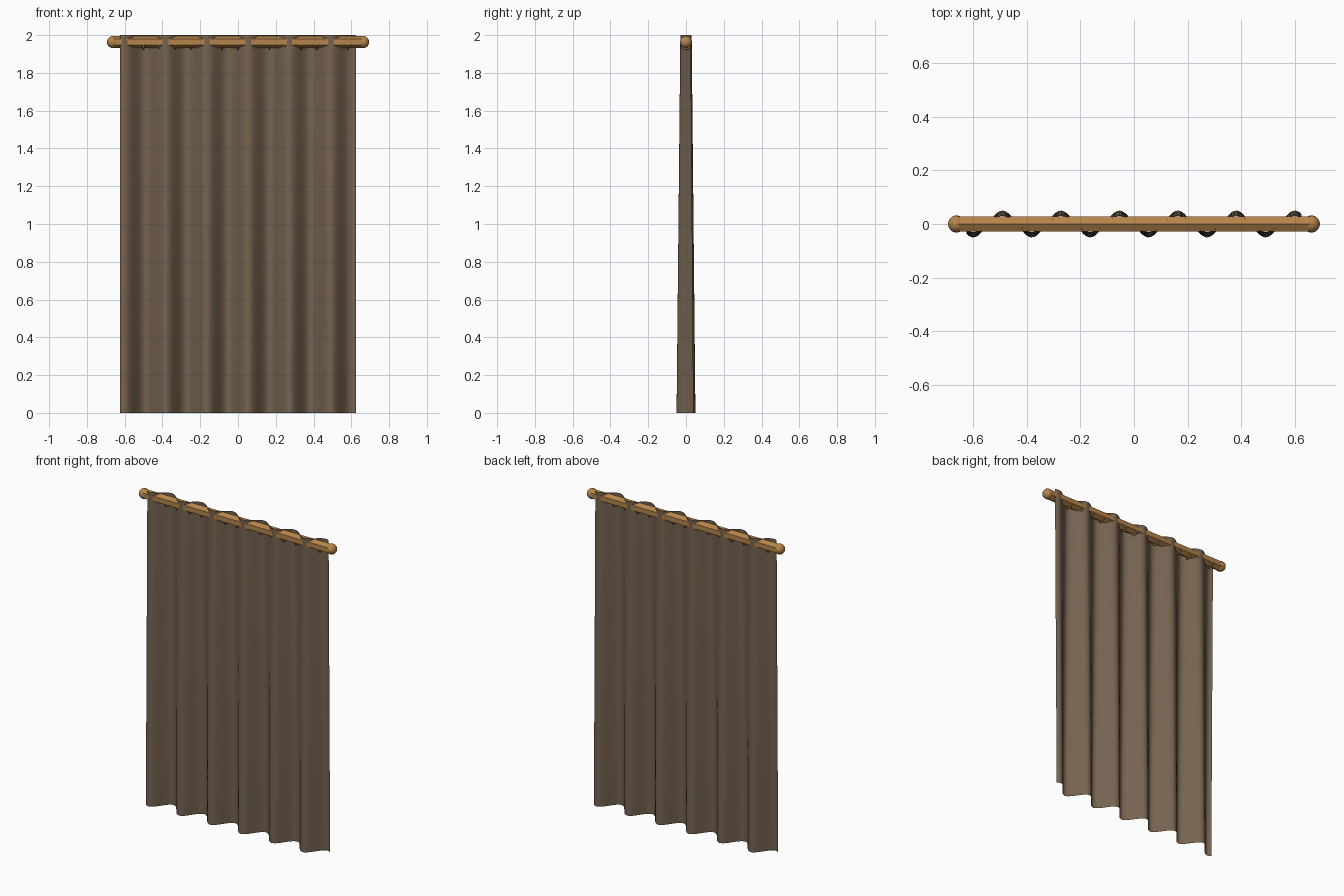
import bpy, bmesh, math
from mathutils import Matrix

cube = bpy.data.objects.get("Cube")
if cube:
    bpy.data.objects.remove(cube)


def material(name, colour):
    m = bpy.data.materials.new(name)
    m.use_nodes = True
    m.diffuse_color = colour
    m.node_tree.nodes["Principled BSDF"].inputs["Base Color"].default_value = colour
    return m


cloth = material("brown cloth", (0.18, 0.125, 0.08, 1))
wood = material("golden wood", (0.46, 0.23, 0.07, 1))

WIDTH, HEIGHT, ROD_Z, ROD_R = 1.25, 2.0, 1.963, 0.032


def finish(bm, name, mat, smooth=True):
    mesh = bpy.data.meshes.new(name)
    bm.to_mesh(mesh)
    bm.free()
    mesh.materials.append(mat)
    obj = bpy.data.objects.new(name, mesh)
    bpy.context.collection.objects.link(obj)
    if smooth:
        mesh.shade_smooth()
    return obj


# Pleated cloth sheet, folds deepening towards the hem
bm = bmesh.new()
bmesh.ops.create_grid(bm, x_segments=120, y_segments=16, size=0.5)
for v in bm.verts:
    x, z = v.co.x * WIDTH, (v.co.y + 0.5) * HEIGHT
    depth = 0.05 - 0.02 * z / HEIGHT
    v.co = (x, -depth * math.sin(28.8 * x), z)
finish(bm, "curtain", cloth)

# Six-sided rod with flat top and bottom
bm = bmesh.new()
bmesh.ops.create_cone(bm, cap_ends=True, segments=6, radius1=ROD_R, radius2=ROD_R,
                      depth=1.32, matrix=Matrix.Translation((0, 0, ROD_Z))
                      @ Matrix.Rotation(math.pi / 2, 4, "Y")
                      @ Matrix.Rotation(math.pi / 2, 4, "Z"))
finish(bm, "rod", wood, smooth=False)

# Round finials
for side, name in ((-1, "right_finial"), (1, "left_finial")):
    bm = bmesh.new()
    bmesh.ops.create_uvsphere(bm, u_segments=20, v_segments=12, radius=ROD_R,
                              matrix=Matrix.Translation((side * 0.662, 0, ROD_Z)))
    finish(bm, name, wood)

# Small rings peeking out below the rod
for i in range(-7, 8):
    bpy.ops.mesh.primitive_torus_add(major_segments=16, minor_segments=6,
                                     major_radius=0.024, minor_radius=0.005,
                                     location=(i / 12, 0, 1.95),
                                     rotation=(0, math.pi / 2, 0))
    ring = bpy.context.object
    ring.name = "ring"
    ring.data.materials.append(wood)
    ring.data.shade_smooth()
